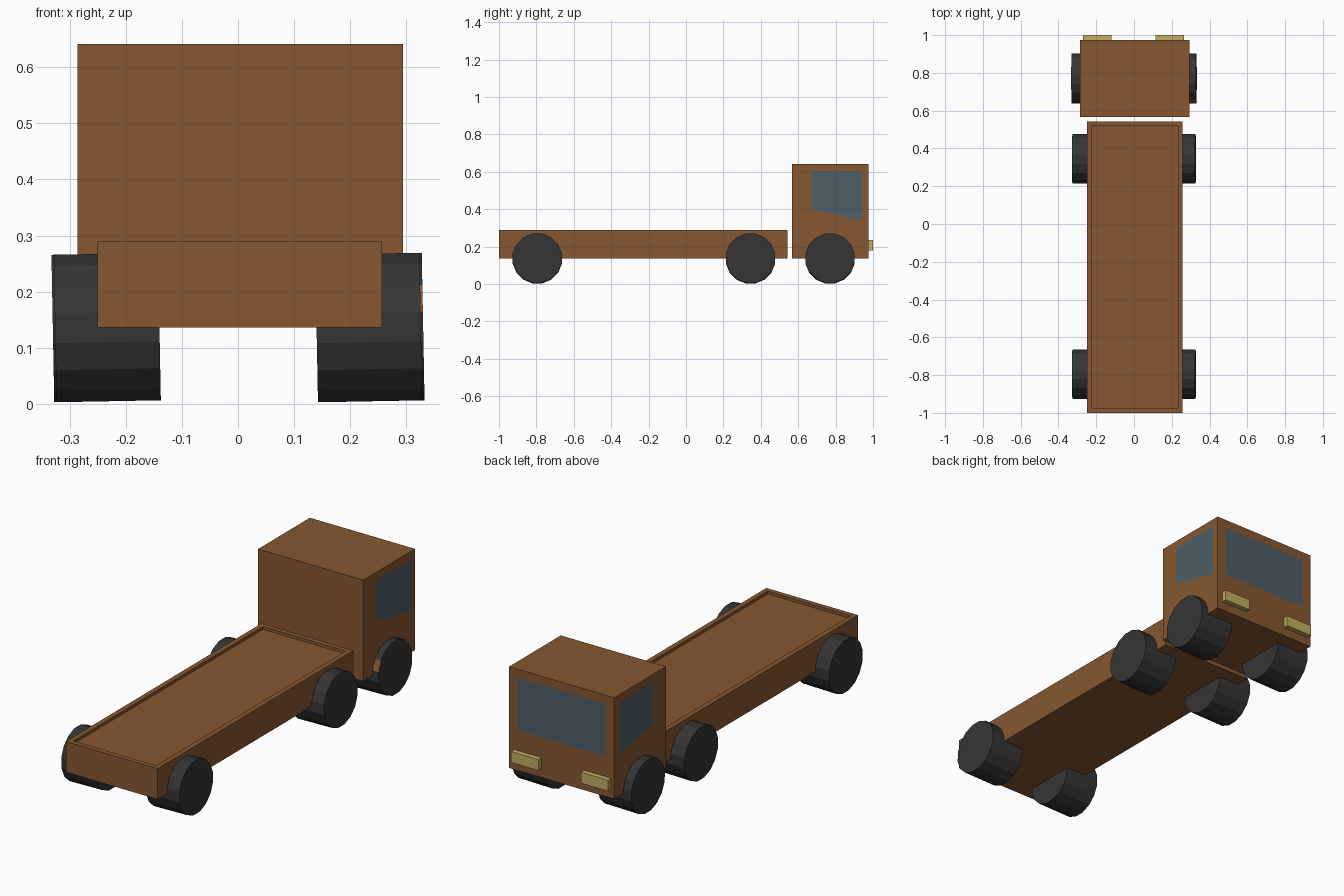
import bpy, bmesh, math
from mathutils import Matrix

if "Cube" in bpy.data.objects:
    bpy.data.objects.remove(bpy.data.objects["Cube"])


def material(name, rgb):
    m = bpy.data.materials.new(name)
    m.diffuse_color = (*rgb, 1)
    m.use_nodes = True
    m.node_tree.nodes["Principled BSDF"].inputs["Base Color"].default_value = m.diffuse_color
    return m


BROWN = material("brown_paint", (0.24, 0.097, 0.03))
GLASS = material("window_glass", (0.075, 0.115, 0.14))
RUBBER = material("rubber", (0.035, 0.035, 0.035))
LAMP = material("lamp", (0.55, 0.42, 0.12))


def finish(name, bm, *mats):
    bmesh.ops.recalc_face_normals(bm, faces=bm.faces)
    me = bpy.data.meshes.new(name)
    bm.to_mesh(me)
    bm.free()
    for m in mats:
        me.materials.append(m)
    ob = bpy.data.objects.new(name, me)
    bpy.context.collection.objects.link(ob)
    return ob


def box_bm(x, y, z):
    bm = bmesh.new()
    bmesh.ops.create_cube(bm, size=1)
    for v in bm.verts:
        v.co = [lo + (c + 0.5) * (hi - lo) for c, (lo, hi) in zip(v.co, (x, y, z))]
    return bm


def panel(name, points):
    bm = bmesh.new()
    bm.faces.new([bm.verts.new(p) for p in points])
    return finish(name, bm, GLASS)


# Cab
finish("cab", box_bm((-0.286, 0.294), (0.567, 0.975), (0.136, 0.641)), BROWN)

# Flat bed with a shallow sunken deck
bm = box_bm((-0.25, 0.257), (-1.0, 0.543), (0.136, 0.289))
top = max(bm.faces, key=lambda f: f.calc_center_median().z)
bmesh.ops.inset_region(bm, faces=[top], thickness=0.035)
deck = bmesh.ops.extrude_discrete_faces(bm, faces=[top])["faces"][0]
bmesh.ops.translate(bm, verts=deck.verts, vec=(0, 0, -0.014))
finish("bed", bm, BROWN)

# Windows lie on the cab skin
side_outline = [(0.67, 0.40), (0.94, 0.34), (0.94, 0.603), (0.67, 0.603)]
panel("right_window", [(0.2955, y, z) for y, z in side_outline])
panel("left_window", [(-0.2875, y, z) for y, z in reversed(side_outline)])
panel("windscreen", [(0.245, 0.9765, 0.338), (-0.237, 0.9765, 0.338),
                     (-0.237, 0.9765, 0.598), (0.245, 0.9765, 0.598)])

# Headlamps
for label, x in (("left", (-0.27, -0.12)), ("right", (0.115, 0.265))):
    finish(label + "_headlamp", box_bm(x, (0.97, 1.0), (0.18, 0.235)), LAMP)

# Wheels: three pairs, tilted very slightly
for axle, y in (("rear", -0.795), ("middle", 0.345), ("cab", 0.77)):
    for label, s in (("left", -1), ("right", 1)):
        bm = bmesh.new()
        bmesh.ops.create_cone(bm, cap_ends=True, segments=16, radius1=0.134,
                              radius2=0.134, depth=0.186,
                              matrix=Matrix.Rotation(math.pi / 2, 4, 'Y')
                              @ Matrix.Rotation(math.pi / 16, 4, 'Z'))
        # One worn tread patch shows body paint
        if axle == "cab" and s == 1:
            for f in bm.faces:
                c = f.calc_center_median()
                if c.y < -0.1 and 0.03 < c.z < 0.08:
                    f.material_index = 1
        wheel = finish(f"{axle}_{label}_wheel", bm, RUBBER, BROWN)
        wheel.location = (s * (0.237 if axle == "cab" else 0.233), y, 0.136)
        wheel.rotation_euler.y = -0.019
